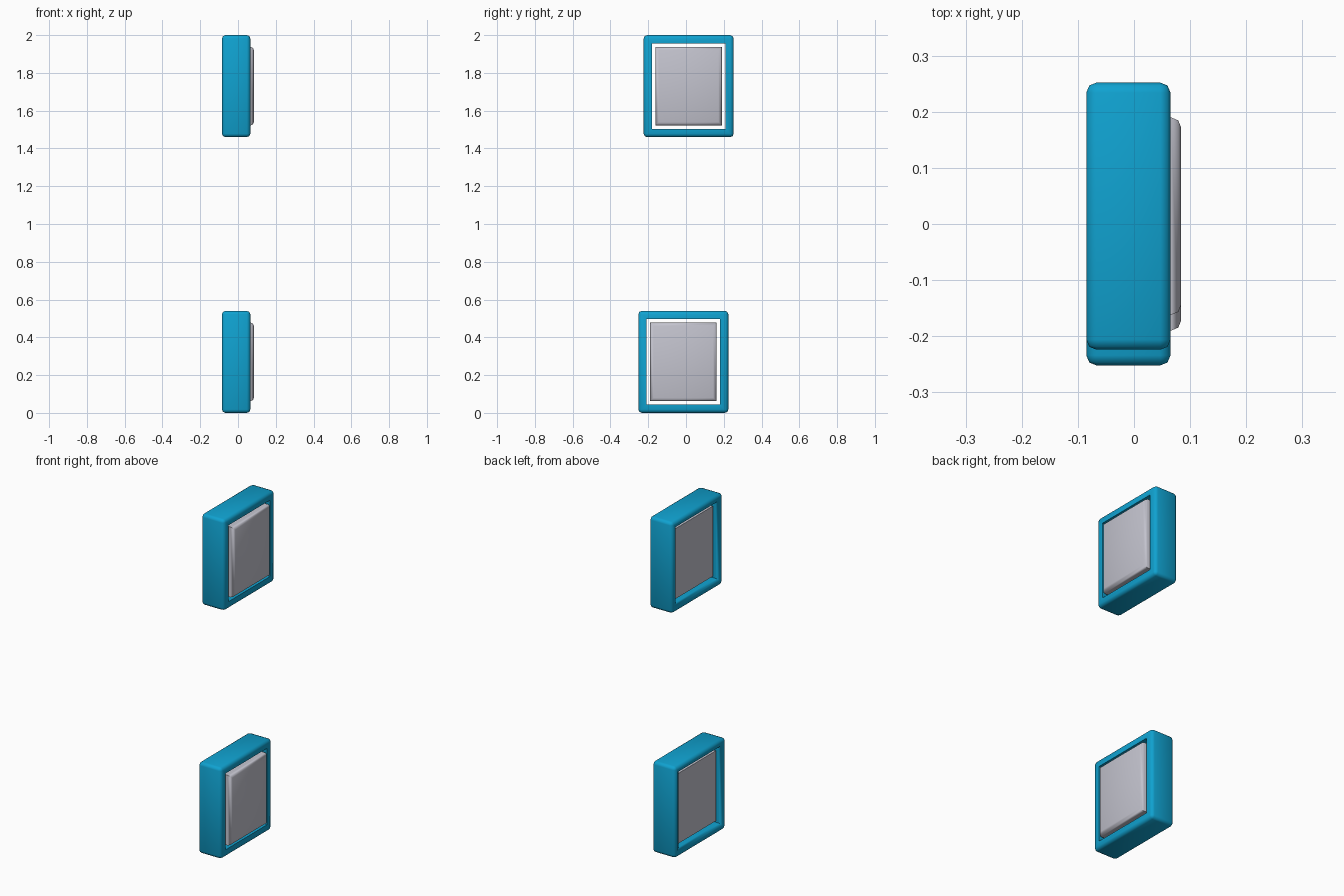
import bpy
import bmesh
from mathutils import Vector

cube = bpy.data.objects.get("Cube")
if cube:
    bpy.data.objects.remove(cube, do_unlink=True)

DEPTH, WIDTH, HEIGHT = 0.15, 0.476, 0.54   # frame size in x, y, z
FRAME_X = -0.01                            # frame centre in x
BORDER = 0.062                             # frame border around the panel
PANEL_BACK, PANEL_FRONT = -0.063, 0.084    # panel sits proud on one side only
ROUND = 0.018


def material(name, rgb):
    mat = bpy.data.materials.new(name)
    mat.use_nodes = True
    color = (*rgb, 1)
    mat.diffuse_color = color
    mat.node_tree.nodes["Principled BSDF"].inputs["Base Color"].default_value = color
    return mat


blue = material("bright_blue", (0.005, 0.36, 0.63))
grey = material("light_grey", (0.55, 0.55, 0.62))


def box(size, center):
    bm = bmesh.new()
    bmesh.ops.create_cube(bm, size=1)
    bmesh.ops.scale(bm, vec=size, verts=bm.verts)
    bmesh.ops.translate(bm, vec=center, verts=bm.verts)
    bm.normal_update()
    return bm


def round_edges(bm, edges, width):
    bmesh.ops.bevel(bm, geom=edges, offset=width, segments=2, profile=0.5,
                    affect='EDGES', clamp_overlap=True)


def finish(bm, name, mat):
    bmesh.ops.recalc_face_normals(bm, faces=bm.faces)
    mesh = bpy.data.meshes.new(name)
    bm.to_mesh(mesh)
    bm.free()
    mesh.materials.append(mat)
    obj = bpy.data.objects.new(name, mesh)
    bpy.context.collection.objects.link(obj)
    bpy.ops.object.select_all(action='DESELECT')
    obj.select_set(True)
    bpy.context.view_layer.objects.active = obj
    bpy.ops.object.shade_smooth_by_angle(angle=0.9)


def build_frame(name, y, z):
    # Box with a rectangular opening cut through both wide sides
    bm = box((DEPTH, WIDTH, HEIGHT), (FRAME_X, y, z))
    outer = list(bm.edges)
    sides = [f for f in bm.faces if abs(f.normal.x) > 0.9]
    bmesh.ops.inset_individual(bm, faces=sides, thickness=BORDER)
    loops = [e for f in sides for e in f.edges]
    back_rim = [e for e in loops if e.verts[0].co.x < FRAME_X]
    bmesh.ops.delete(bm, geom=sides, context='FACES_ONLY')
    bmesh.ops.bridge_loops(bm, edges=loops)
    bmesh.ops.recalc_face_normals(bm, faces=bm.faces)
    round_edges(bm, outer + back_rim, ROUND)
    finish(bm, name, blue)


def build_panel(name, y, z):
    # Slab filling the opening, rounded where it stands out of the frame
    size = Vector((PANEL_FRONT - PANEL_BACK, WIDTH - 2 * BORDER, HEIGHT - 2 * BORDER))
    bm = box(size, ((PANEL_FRONT + PANEL_BACK) / 2, y, z))
    front = [e for e in bm.edges if all(v.co.x > 0 for v in e.verts)]
    round_edges(bm, front, ROUND)
    finish(bm, name, grey)


# Two matching units, slightly staggered in y
for label, y, z in (("lower", -0.014, HEIGHT / 2), ("upper", 0.014, 2 - HEIGHT / 2)):
    build_frame(label + "_frame", y, z)
    build_panel(label + "_panel", y, z)
